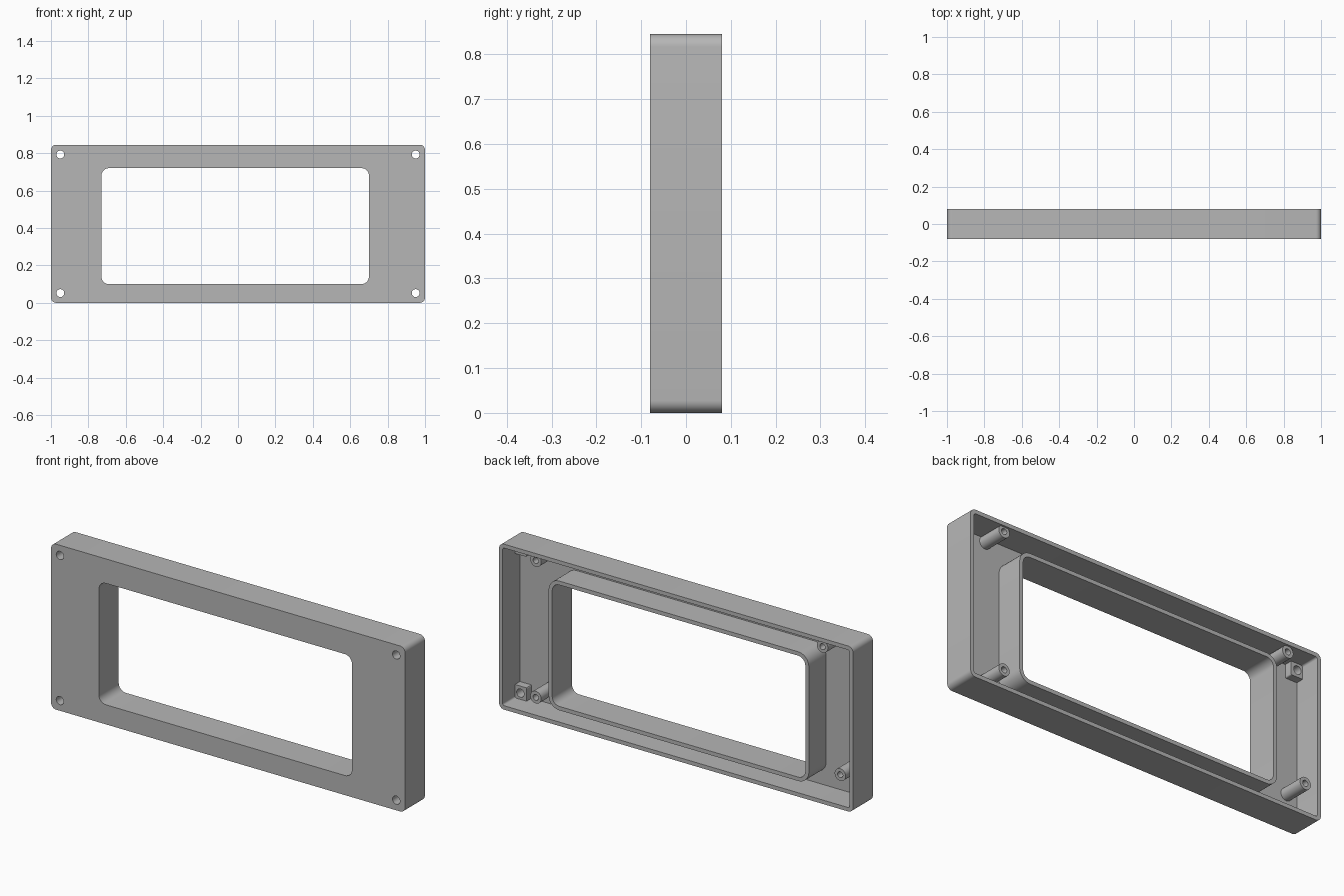
import bpy, bmesh, math
from mathutils import Vector

cube = bpy.data.objects.get("Cube")
if cube:
    bpy.data.objects.remove(cube, do_unlink=True)

FRONT, BACK, HEIGHT = -0.08, 0.08, 0.845
WALL = 0.02
PLATE = FRONT + WALL          # inner face of the front plate

grey = bpy.data.materials.new("plastic grey")
grey.use_nodes = True
colour = (0.47, 0.47, 0.47, 1)
grey.diffuse_color = colour
bsdf = next(n for n in grey.node_tree.nodes if n.type == 'BSDF_PRINCIPLED')
bsdf.inputs["Base Color"].default_value = colour


def rounded_outline(x0, x1, z0, z1, r, steps=8):
    """Counter-clockwise rounded rectangle seen from the front."""
    corners = [(x1 - r, z1 - r), (x0 + r, z1 - r), (x0 + r, z0 + r), (x1 - r, z0 + r)]
    points = []
    for quarter, (cx, cz) in enumerate(corners):
        for i in range(steps + 1):
            a = math.pi / 2 * (quarter + i / steps)
            points.append((cx + r * math.cos(a), cz + r * math.sin(a)))
    return points


def circle(x, z, r, sides=32):
    angles = [2 * math.pi * i / sides for i in range(sides)]
    return [(x + r * math.cos(a), z + r * math.sin(a)) for a in angles]


def prism(name, outline, y0, y1):
    """Extrude an outline in the x-z plane from y0 to y1."""
    bm = bmesh.new()
    base = bm.faces.new([bm.verts.new((x, y0, z)) for x, z in outline])
    ext = bmesh.ops.extrude_face_region(bm, geom=[base])
    moved = [v for v in ext["geom"] if isinstance(v, bmesh.types.BMVert)]
    bmesh.ops.translate(bm, verts=moved, vec=Vector((0, y1 - y0, 0)))
    bmesh.ops.recalc_face_normals(bm, faces=bm.faces)
    mesh = bpy.data.meshes.new(name)
    bm.to_mesh(mesh)
    bm.free()
    mesh.materials.append(grey)
    obj = bpy.data.objects.new(name, mesh)
    bpy.context.collection.objects.link(obj)
    return obj


def cut(obj, cutters):
    """Subtract the cutters, then remove them."""
    for cutter in cutters:
        cutter.hide_render = True
        mod = obj.modifiers.new("cut", 'BOOLEAN')
        mod.operation = 'DIFFERENCE'
        mod.solver = 'EXACT'
        mod.object = cutter
    bpy.context.view_layer.update()
    graph = bpy.context.evaluated_depsgraph_get()
    obj.data = bpy.data.meshes.new_from_object(obj.evaluated_get(graph))
    obj.modifiers.clear()
    for cutter in cutters:
        bpy.data.objects.remove(cutter, do_unlink=True)


def smooth(obj):
    bpy.ops.object.select_all(action='DESELECT')
    obj.select_set(True)
    bpy.context.view_layer.objects.active = obj
    bpy.ops.object.shade_smooth_by_angle(angle=math.radians(30))


window = rounded_outline(-0.73, 0.70, 0.10, 0.72, 0.04)
screws = [(x, z) for x in (-0.95, 0.95) for z in (0.052, 0.793)]

# Open-backed shell with window and corner screw holes
shell = prism("shell", rounded_outline(-1, 1, 0, HEIGHT, 0.028), FRONT, BACK)
cavity = rounded_outline(-1 + WALL, 1 - WALL, WALL, HEIGHT - WALL, 0.01)
cut(shell, [prism("cavity_cutter", cavity, PLATE, BACK + 0.1),
            prism("window_cutter", window, FRONT - 0.1, BACK + 0.1)]
    + [prism("screw_cutter", circle(x, z, 0.021), FRONT - 0.1, BACK + 0.1)
       for x, z in screws])
smooth(shell)

# Wall around the window
surround = prism("window_surround",
                 rounded_outline(-0.75, 0.72, 0.08, 0.74, 0.06), PLATE, BACK)
cut(surround, [prism("window_cutter", window, FRONT - 0.1, BACK + 0.1)])
smooth(surround)

# Square blocks behind the corner screw holes
for x, z in screws:
    h = 0.036
    block = prism("corner_block", rounded_outline(x - h, x + h, z - h, z + h, 0.006, 3),
                  PLATE, -0.02)
    cut(block, [prism("screw_cutter", circle(x, z, 0.021), FRONT - 0.1, BACK)])
    smooth(block)

# Round mounting posts with blind pilot holes
for x, z in [(0.80, 0.803), (0.80, 0.105), (-0.82, 0.797), (-0.92, 0.17)]:
    post = prism("mounting_post", circle(x, z, 0.031), PLATE, 0.07)
    cut(post, [prism("pilot_cutter", circle(x, z, 0.015), -0.03, BACK + 0.1)])
    smooth(post)
